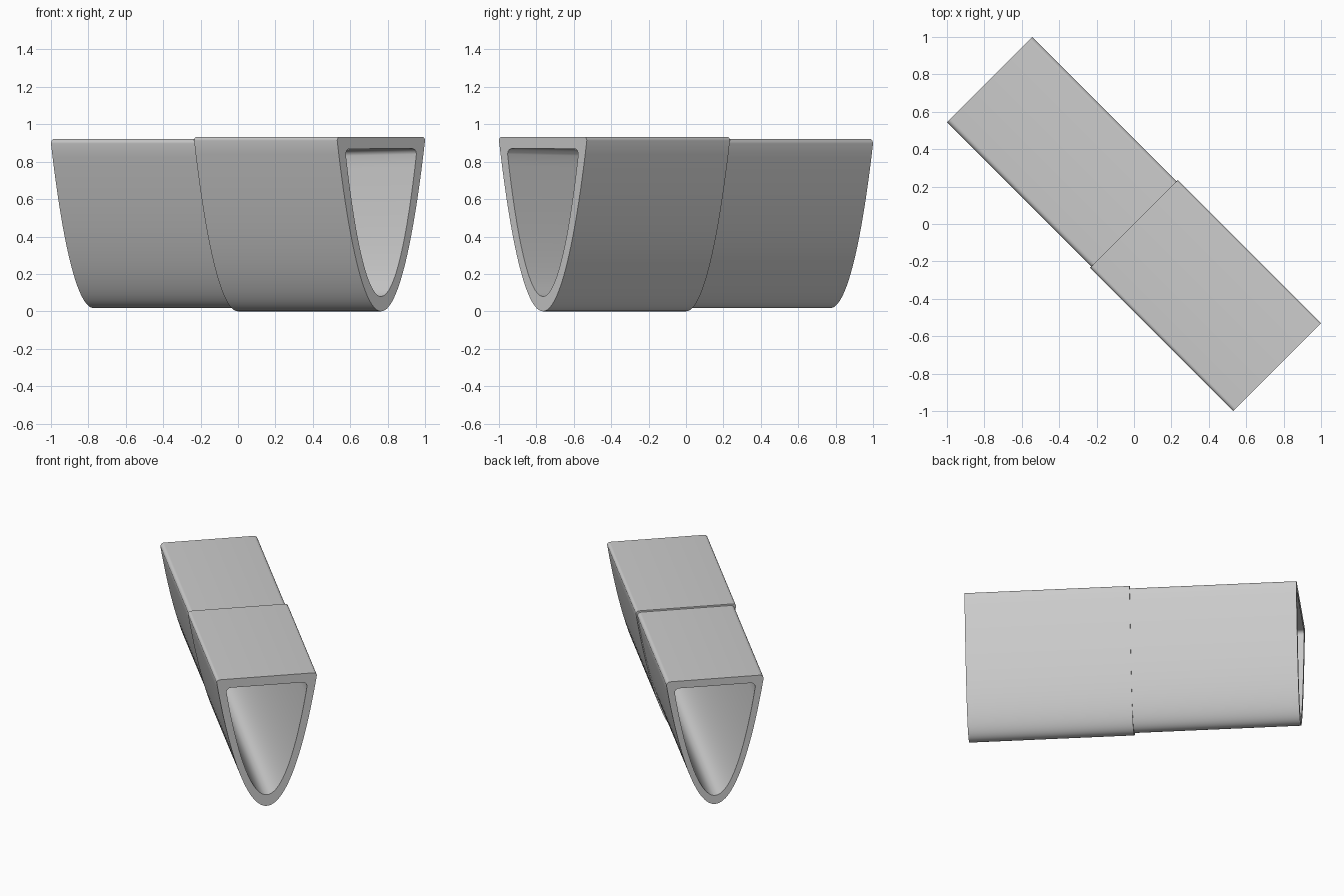
import bpy
import bmesh
import math
from mathutils import Matrix

cube = bpy.data.objects.get("Cube")
if cube:
    bpy.data.objects.remove(cube, do_unlink=True)

grey = bpy.data.materials.new("plain_grey")
grey.use_nodes = True
color = (0.6, 0.6, 0.6, 1)
grey.diffuse_color = color
grey.node_tree.nodes["Principled BSDF"].inputs["Base Color"].default_value = color

SIDE_STEPS = 24
ARC_STEPS = 5


def keel_profile(half_width, bottom, top, radius):
    """Closed outline: near-parabolic keel with a flat, round-cornered top."""
    right = []
    shoulder = top - radius
    for i in range(SIDE_STEPS + 1):
        t = i / SIDE_STEPS
        z = t * t
        full = math.sqrt(1 - (1 - z) ** 2)
        x = half_width * (0.88 * t + 0.12 * full)
        right.append((x, bottom + (shoulder - bottom) * z))
    for i in range(1, ARC_STEPS + 1):
        a = math.pi / 2 * i / ARC_STEPS
        right.append((half_width - radius + radius * math.cos(a),
                      shoulder + radius * math.sin(a)))
    left = [(-x, z) for x, z in reversed(right[1:])]
    return right + left


def build_loft(name, sections):
    """Bridge a cyclic list of (profile, distance along the axis) rings."""
    bm = bmesh.new()
    rings = [[bm.verts.new((x, y, z)) for x, z in profile]
             for profile, y in sections]
    for k, ring in enumerate(rings):
        following = rings[(k + 1) % len(rings)]
        for i in range(len(ring)):
            j = (i + 1) % len(ring)
            bm.faces.new((ring[i], ring[j], following[j], following[i]))
    bmesh.ops.recalc_face_normals(bm, faces=bm.faces)
    # Turn the long axis onto the diagonal
    bmesh.ops.transform(bm, matrix=Matrix.Rotation(math.pi / 4, 4, 'Z'), verts=bm.verts)
    mesh = bpy.data.meshes.new(name)
    bm.to_mesh(mesh)
    bm.free()
    mesh.materials.append(grey)
    obj = bpy.data.objects.new(name, mesh)
    bpy.context.collection.objects.link(obj)
    return obj


front_outer = keel_profile(0.332, 0.0, 0.933, 0.02)
rear_outer = keel_profile(0.322, 0.018, 0.922, 0.025)
hole_end = keel_profile(0.267, 0.08, 0.87, 0.03)
hole_middle = keel_profile(0.265, 0.08, 0.852, 0.03)

# Outer shell with its step in the middle, then back through the hollow core
FRONT, REAR = -1.082, 1.092
sleeve = build_loft("stepped_keel_sleeve", [
    (front_outer, FRONT), (front_outer, 0), (rear_outer, 0), (rear_outer, REAR),
    (hole_end, REAR), (hole_middle, 0), (hole_end, FRONT),
])

bpy.ops.object.select_all(action='DESELECT')
sleeve.select_set(True)
bpy.context.view_layer.objects.active = sleeve
bpy.ops.object.shade_smooth_by_angle(angle=math.radians(35))
